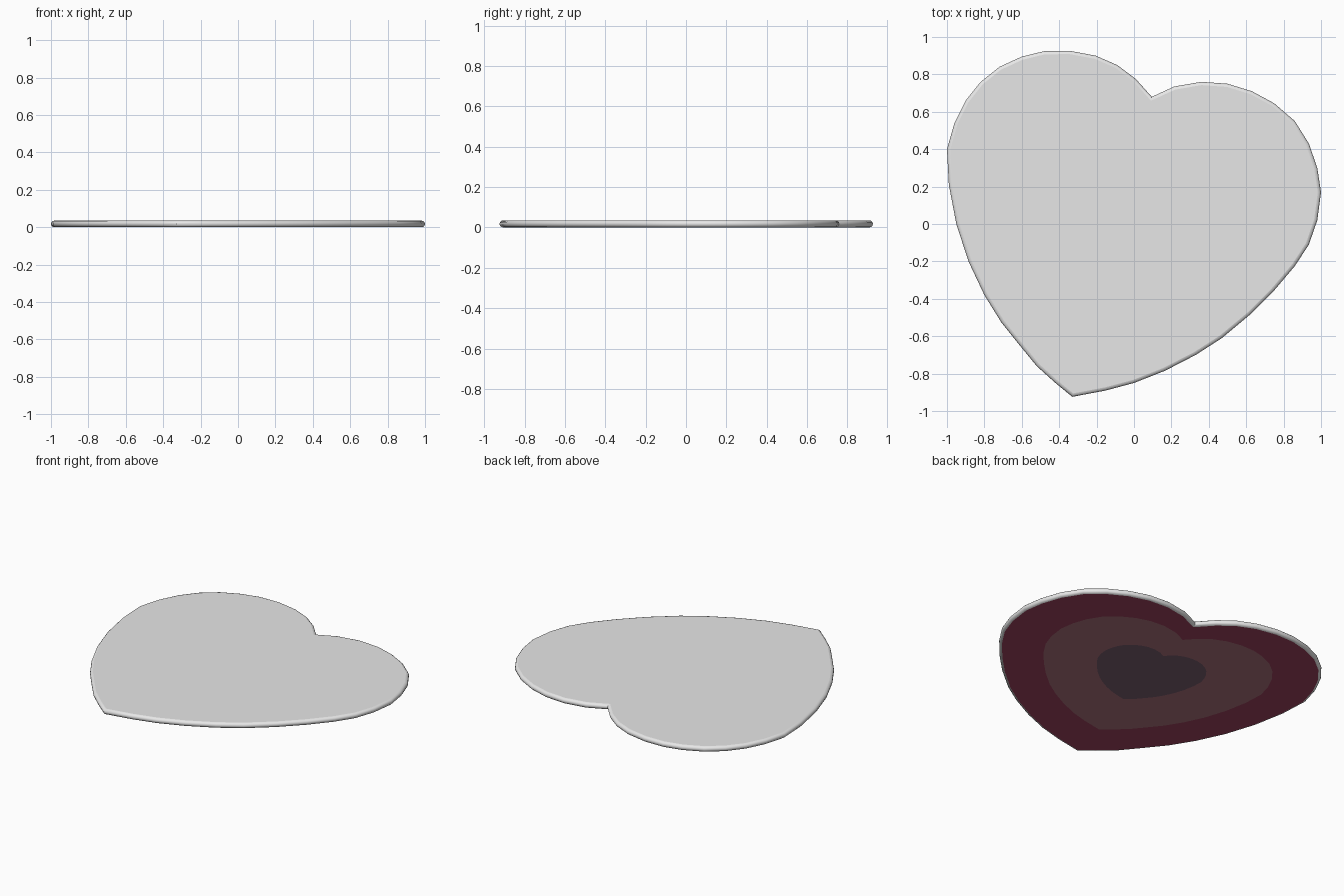
import bpy, bmesh, math
from mathutils import Vector

if "Cube" in bpy.data.objects:
    bpy.data.objects.remove(bpy.data.objects["Cube"])

# Heart outline, clockwise from the bottom tip
OUTLINE = [Vector(p) for p in [
    (-.33, -.924), (-.42, -.85), (-.52, -.76), (-.61, -.65), (-.71, -.525), (-.80, -.38),
    (-.885, -.20), (-.95, 0), (-.99, .21), (-1, .40), (-.96, .54), (-.90, .66),
    (-.82, .76), (-.72, .84), (-.60, .895), (-.48, .924), (-.345, .926), (-.205, .90),
    (-.09, .85), (.01, .775), (.095, .68), (.215, .735), (.36, .76), (.50, .75),
    (.63, .71), (.75, .645), (.86, .55), (.935, .43), (.98, .30), (1, .17),
    (.98, .02), (.935, -.11), (.86, -.225), (.75, -.355), (.62, -.485), (.47, -.61),
    (.33, -.70), (.165, -.785), (0, -.85), (-.15, -.89)]]
N = len(OUTLINE)
R = 0.0175  # rim radius, half the thickness


def material(name, rgb):
    m = bpy.data.materials.new(name)
    m.diffuse_color = (*rgb, 1)
    m.use_nodes = True
    m.node_tree.nodes["Principled BSDF"].inputs["Base Color"].default_value = m.diffuse_color
    return m


def inset(d):
    """Outline moved inwards by d with mitred corners."""
    out = []
    for i, p in enumerate(OUTLINE):
        a = (p - OUTLINE[i - 1]).normalized()
        b = (OUTLINE[(i + 1) % N] - p).normalized()
        na, nb = Vector((a.y, -a.x)), Vector((b.y, -b.x))
        out.append(p + (na + nb) * (d / (1 + na.dot(nb))))
    return out


def scaled(s, dx, dy):
    return [p * s + Vector((dx, dy)) for p in OUTLINE]


bm = bmesh.new()


def ring(points, z):
    return [bm.verts.new((p.x, p.y, z)) for p in points]


def bridge(a, b, mat, smooth):
    for i in range(N):
        j = (i + 1) % N
        f = bm.faces.new((a[i], a[j], b[j], b[i]))
        f.material_index, f.smooth = mat, smooth


# Rounded rim
STEPS = 6
rim = []
for k in range(STEPS + 1):
    t = math.pi * k / STEPS
    rim.append(ring(inset(R * (1 - math.sin(t))), R + R * math.cos(t)))
for a, b in zip(rim, rim[1:]):
    bridge(a, b, 0, True)

# Flat top
bm.faces.new(rim[0])

# Underside with nested coloured hearts
middle = ring(scaled(.71, -.025, .02), 0)
centre = ring(scaled(.34, -.025, .05), 0)
bridge(rim[-1], middle, 1, False)
bridge(middle, centre, 2, False)
bm.faces.new(centre).material_index = 3

bmesh.ops.recalc_face_normals(bm, faces=bm.faces[:])
# Keep the tip, the notch and the cap borders crisp
for e in bm.edges:
    if e.calc_face_angle(0) > math.radians(35) or not all(f.smooth for f in e.link_faces):
        e.smooth = False

mesh = bpy.data.meshes.new("heart_plate")
bm.to_mesh(mesh)
bm.free()
for name, rgb in [("light grey", (.8, .8, .8)),
                  ("crimson", (.35, .055, .115)),
                  ("dusty rose", (.42, .17, .21)),
                  ("muted plum", (.20, .115, .16))]:
    mesh.materials.append(material(name, rgb))
bpy.context.collection.objects.link(bpy.data.objects.new("heart_plate", mesh))
